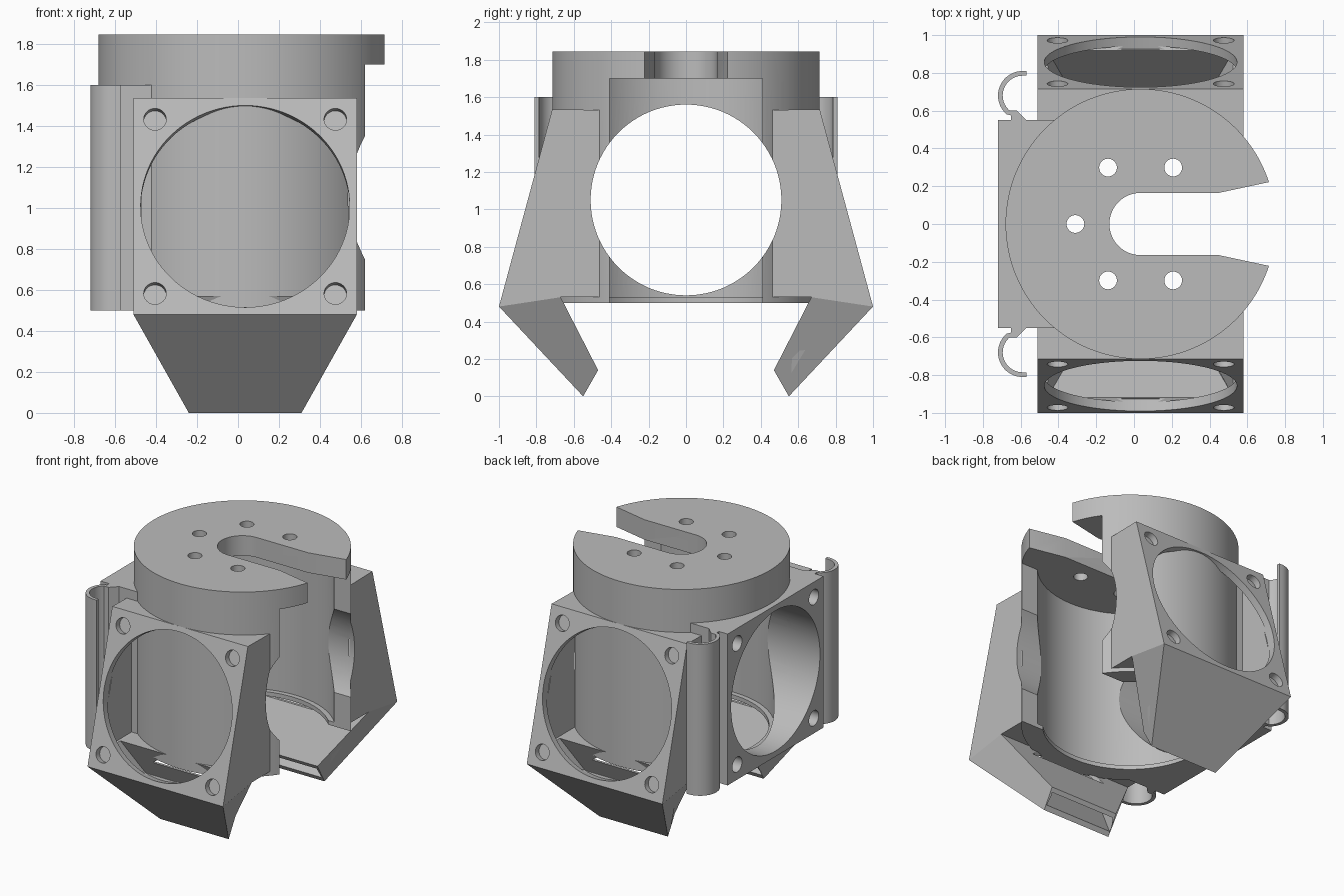
import bpy, bmesh
from math import sin, cos, pi, radians
from mathutils import Vector

cube = bpy.data.objects.get("Cube")
if cube:
    bpy.data.objects.remove(cube, do_unlink=True)

CX = 0.035            # barrel axis
MID = 1.05            # height of the cross bore
BARREL_R = 0.715

grey = bpy.data.materials.new("plain grey")
grey.use_nodes = True
COLOUR = (0.5, 0.5, 0.5, 1)
grey.diffuse_color = COLOUR
grey.node_tree.nodes["Principled BSDF"].inputs["Base Color"].default_value = COLOUR


def loft(name, rings):
    """Solid through a list of matching closed rings of points."""
    bm = bmesh.new()
    loops = [[bm.verts.new(p) for p in ring] for ring in rings]
    n = len(loops[0])
    for a, b in zip(loops, loops[1:]):
        for i in range(n):
            j = (i + 1) % n
            bm.faces.new((a[i], a[j], b[j], b[i]))
    bm.faces.new(loops[0])
    bm.faces.new(loops[-1])
    bmesh.ops.recalc_face_normals(bm, faces=bm.faces)
    mesh = bpy.data.meshes.new(name)
    bm.to_mesh(mesh)
    bm.free()
    mesh.materials.append(grey)
    ob = bpy.data.objects.new(name, mesh)
    bpy.context.collection.objects.link(ob)
    return ob


def rod(name, start, end, r, n=96):
    start, end = Vector(start), Vector(end)
    q = (end - start).to_track_quat('Z', 'Y')
    ring = [q @ Vector((r * cos(2 * pi * i / n), r * sin(2 * pi * i / n), 0)) for i in range(n)]
    return loft(name, [[c + p for p in ring] for c in (start, end)])


def upright(name, pts, z0, z1):
    return loft(name, [[(x, y, z) for x, y in pts] for z in (z0, z1)])


def box(name, x0, x1, y0, y1, z0, z1):
    return upright(name, [(x0, y0), (x1, y0), (x1, y1), (x0, y1)], z0, z1)


def combine(ob, other, operation='DIFFERENCE'):
    mod = ob.modifiers.new("cut", 'BOOLEAN')
    mod.operation, mod.object, mod.solver = operation, other, 'EXACT'
    bpy.context.view_layer.objects.active = ob
    bpy.ops.object.modifier_apply(modifier=mod.name)
    bpy.data.objects.remove(other, do_unlink=True)


def smooth(ob):
    bpy.ops.object.select_all(action='DESELECT')
    ob.select_set(True)
    bpy.context.view_layer.objects.active = ob
    bpy.ops.object.shade_smooth_by_angle(angle=radians(25))


def cross_bore():
    return rod("bore", (-1, 0, MID), (1, 0, MID), 0.51)


# Barrel with its side fan plate, hollowed from below
barrel = rod("barrel", (CX, 0, 0.5), (CX, 0, 1.845), BARREL_R, 128)
combine(barrel, box("side_plate", -0.72, -0.4, -0.55, 0.55, 0.5, 1.6), 'UNION')
combine(barrel, rod("hollow", (CX, 0, 0.53), (CX, 0, 1.7), 0.61, 128))
combine(barrel, rod("lip_hole", (CX, 0, 0.4), (CX, 0, 0.6), 0.575, 128))
combine(barrel, box("front_opening", 0.2, 1, -0.41, 0.41, 0.4, 1.7))
combine(barrel, cross_bore())

# Slot and bolt circle in the cap
arc = [(CX + 0.165 * cos(a), 0.165 * sin(a)) for a in (pi / 2 + pi * i / 24 for i in range(25))]
slot = arc + [(0.45, -0.165), (0.8, -0.24), (0.8, 0.24), (0.45, 0.165)]
combine(barrel, upright("slot", slot, 1.6, 1.95))
for k in range(1, 6):
    x, y = CX + 0.345 * cos(k * pi / 3), 0.345 * sin(k * pi / 3)
    combine(barrel, rod("bolt_hole", (x, y, 1.6), (x, y, 1.95), 0.047, 32))

# Screw holes in the side plate
for y in (-0.44, 0.44):
    for z in (MID - 0.44, MID + 0.44):
        combine(barrel, rod("screw_hole", (-0.8, y, z), (-0.5, y, z), 0.055, 32))
smooth(barrel)


def along_x(name, s, pts, x0, x1):
    return loft(name, [[(x, s * y, z) for y, z in pts] for x in (x0, x1)])


def funnel(name, s, top, top_x, low, low_x):
    rings = []
    for (a, b), (x0, x1) in ((top, top_x), (low, low_x)):
        rings.append([(x, s * y, z) for x, (y, z) in ((x0, a), (x1, a), (x1, b), (x0, b))])
    return loft(name, rings)


# Blower duct: tilted fan housing over a tapering nozzle
def duct(name, s):
    shell = along_x(name, s, [(0.4, 0.53), (0.4, 1.53), (0.715, 1.535), (1, 0.48), (0.67, 0.53)], -0.51, 0.58)
    combine(shell, funnel("nozzle", s, ((1, 0.48), (0.67, 0.53)), (-0.51, 0.58),
                          ((0.55, 0), (0.47, 0.14)), (-0.24, 0.31)), 'UNION')
    combine(shell, along_x("cavity", s, [(0.38, 0.57), (0.38, 1.49), (0.674, 1.49), (0.94, 0.51), (0.72, 0.57)],
                           -0.47, 0.54))
    combine(shell, funnel("throat", s, ((0.93, 0.53), (0.72, 0.6)), (-0.465, 0.535),
                          ((0.49, -0.02), (0.471, 0.08)), (-0.21, 0.28)))
    combine(shell, rod("barrel_space", (CX, 0, 0.45), (CX, 0, 1.7), BARREL_R - 0.015, 128))
    combine(shell, cross_bore())
    # Fan opening and corner screw holes, square to the tilted face
    top, low = Vector((CX, s * 0.715, 1.535)), Vector((CX, s, 0.48))
    mid, up = (top + low) / 2, (top - low).normalized()
    out = Vector((0, -s * up.z, s * up.y)) * -1
    combine(shell, rod("fan_opening", mid + out * 0.1, mid - out * 0.065, 0.51))
    for i in (-0.44, 0.44):
        for j in (-0.44, 0.44):
            c = mid + up * j + Vector((i, 0, 0))
            combine(shell, rod("screw_hole", c + out * 0.1, c - out * 0.044, 0.055, 32))
    smooth(shell)


# Curled cable clip beside the side plate
def clip(name, s):
    outer, inner = [], []
    for i in range(25):
        a = pi / 2 + radians(140) * i / 24
        for r, side in ((0.13, outer), (0.105, inner)):
            side.append((-0.59 + r * cos(a), s * (0.68 + r * sin(a))))
    tip_out, tip_in = [(-0.57, s * 0.81)], [(-0.57, s * 0.785)]
    foot = [(-0.65, s * 0.575), (-0.65, s * 0.54), (-0.56, s * 0.54), (-0.62, s * 0.6)]
    smooth(upright(name, tip_out + outer + foot + inner[::-1] + tip_in, 0.5, 1.6))


for side, s in (("front", -1), ("back", 1)):
    duct(side + "_duct", s)
    clip(side + "_clip", s)
